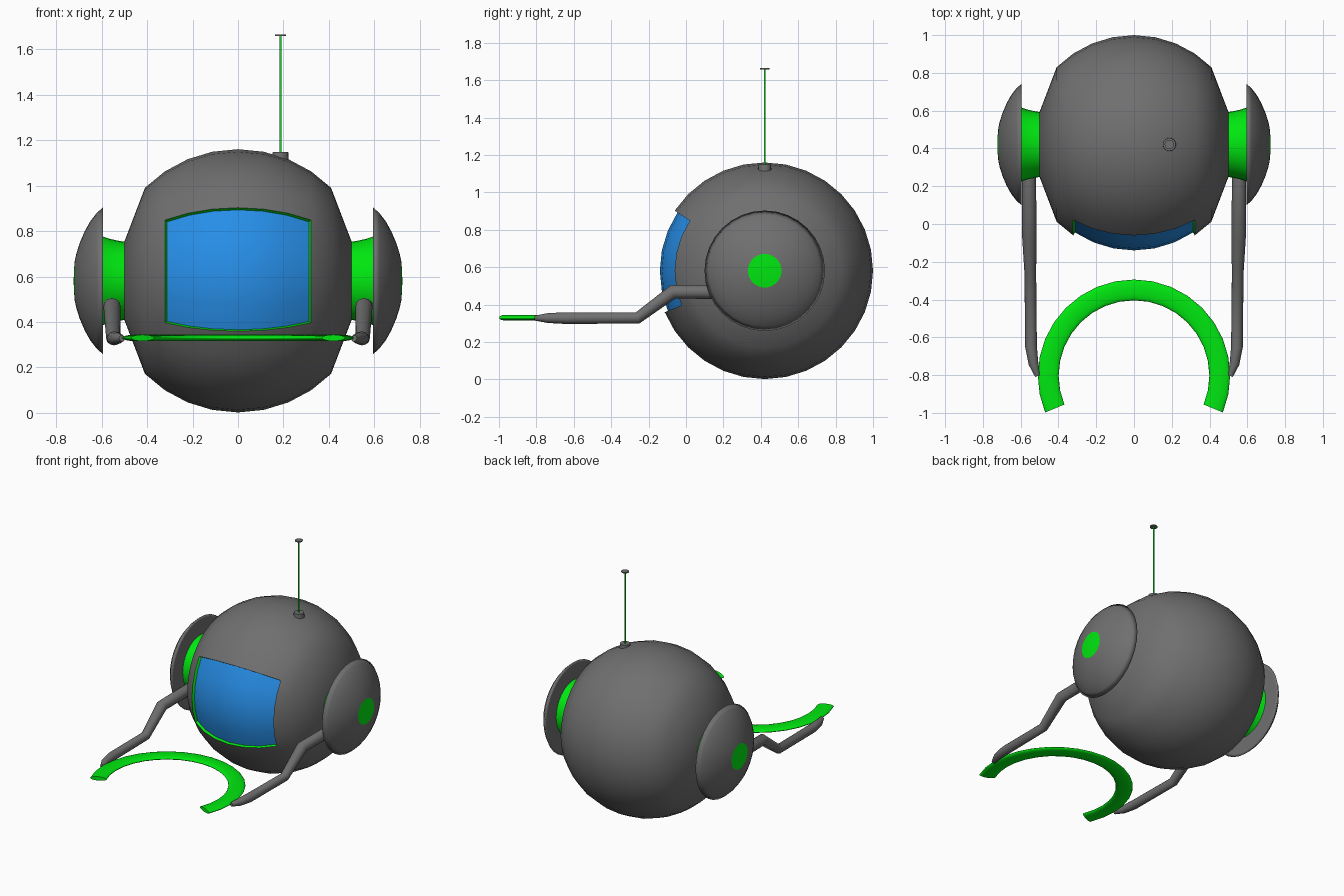
import bpy, bmesh
from math import sin, cos, pi, radians

if "Cube" in bpy.data.objects:
    bpy.data.objects.remove(bpy.data.objects["Cube"])

CY, CZ, R = 0.421, 0.581, 0.579      # body centre and radius
STEP = radians(11.25)                # 32 segments all round


def material(name, rgb):
    m = bpy.data.materials.new(name)
    m.diffuse_color = (*rgb, 1)
    m.use_nodes = True
    m.node_tree.nodes["Principled BSDF"].inputs["Base Color"].default_value = m.diffuse_color
    return m


GREEN = material("green", (0.0, 0.8, 0.005))
BLUE = material("blue", (0.02, 0.27, 0.8))
DARK = material("dark_grey", (0.16, 0.16, 0.16))


def finish(bm, name, mats=(DARK,), mirror=False, angle=40):
    me = bpy.data.meshes.new(name)
    bm.to_mesh(me)
    bm.free()
    ob = bpy.data.objects.new(name, me)
    bpy.context.collection.objects.link(ob)
    for m in mats:
        me.materials.append(m)
    bpy.ops.object.select_all(action='DESELECT')
    ob.select_set(True)
    bpy.context.view_layer.objects.active = ob
    bpy.ops.object.shade_smooth_by_angle(angle=radians(angle))
    if mirror:
        ob.modifiers.new("mirror", 'MIRROR')
    return ob


def lathe_x(profile):
    """Spin (x, radius) points about the body's sideways axis."""
    bm = bmesh.new()
    rings = [[bm.verts.new((x, CY + r * cos(k * STEP), CZ + r * sin(k * STEP)))
              for k in range(32)] for x, r in profile]
    for a, b in zip(rings, rings[1:]):
        for k in range(32):
            n = (k + 1) % 32
            bm.faces.new((a[k], a[n], b[n], b[k]))
    bmesh.ops.remove_doubles(bm, verts=bm.verts, dist=1e-5)
    bmesh.ops.recalc_face_normals(bm, faces=bm.faces)
    return bm


# Body: sphere with conical sides, window panel inset into the front
prof = [(R * sin(i * STEP), R * cos(i * STEP)) for i in range(-4, 5)]
bm = lathe_x([(-0.5, 0), (-0.5, 0.172)] + prof + [(0.5, 0.172), (0.5, 0)])
bm.normal_update()
window = []
for f in bm.faces:
    c = f.calc_center_median()
    up = (c.z - CZ) / max(((c.z - CZ) ** 2 + (c.y - CY) ** 2) ** 0.5, 1e-6)
    if c.y < CY and abs(c.x) < 0.32 and sin(-2 * STEP) < up < sin(3 * STEP):
        window.append(f)
rim = bmesh.ops.inset_region(bm, faces=window, thickness=0.001, depth=-0.018,
                             use_even_offset=True)['faces']
for f in rim:
    f.material_index = 1
for f in window:
    f.material_index = 2
finish(bm, "body", (DARK, GREEN, BLUE))

# Side hubs, dishes (softly shaded rim) and their centre buttons
finish(lathe_x([(0.5, 0.172), (0.53, 0.177), (0.565, 0.185), (0.597, 0.196)]),
       "side_hub", [GREEN], True)
finish(lathe_x([(0.595, 0), (0.595, 0.30), (0.595, 0.322), (0.622, 0.298),
                (0.650, 0.262), (0.675, 0.217), (0.697, 0.165), (0.711, 0.120),
                (0.718, 0.09)]), "side_dish", mirror=True, angle=180)
finish(lathe_x([(0.718, 0.09), (0.722, 0.045), (0.723, 0)]),
       "dish_button", [GREEN], True)

# Arms: bent tubes tapering towards the claw
PATH = [(0.557, 0.32, 0.468, 0.038), (0.554, -0.07, 0.468, 0.038),
        (0.549, -0.26, 0.328, 0.031), (0.545, -0.65, 0.328, 0.031),
        (0.532, -0.74, 0.328, 0.026), (0.510, -0.805, 0.328, 0.014)]
for side, label in ((1, "left"), (-1, "right")):
    cu = bpy.data.curves.new(label + "_arm", 'CURVE')
    cu.dimensions = '3D'
    cu.bevel_depth = 1
    cu.bevel_resolution = 4
    cu.use_fill_caps = True
    cu.materials.append(DARK)
    sp = cu.splines.new('POLY')
    sp.points.add(len(PATH) - 1)
    for p, (x, y, z, r) in zip(sp.points, PATH):
        p.co = (side * x, y, z, 1)
        p.radius = r
    bpy.context.collection.objects.link(bpy.data.objects.new(label + "_arm", cu))

# Claw: flattened open ring, 225 degrees
bm = bmesh.new()
SIDES = 16
rings = []
for i in range(21):
    a = (i - 2) * STEP
    rings.append([])
    for k in range(SIDES):
        t = 2 * pi * k / SIDES
        r = 0.454 + 0.055 * cos(t)
        rings[-1].append(bm.verts.new((r * cos(a), -0.803 + r * sin(a),
                                       0.33 + 0.014 * sin(t))))
for a, b in zip(rings, rings[1:]):
    for k in range(SIDES):
        n = (k + 1) % SIDES
        bm.faces.new((a[k], a[n], b[n], b[k]))
bm.faces.new(rings[0])
bm.faces.new(rings[-1])
bmesh.ops.recalc_face_normals(bm, faces=bm.faces)
finish(bm, "claw_ring", [GREEN], angle=84)

# Antenna: base, rod and tip disc
for name, r1, r2, z0, z1, mat in (("antenna_base", 0.036, 0.034, 1.105, 1.148, DARK),
                                  ("antenna_rod", 0.005, 0.005, 1.13, 1.66, GREEN),
                                  ("antenna_tip", 0.025, 0.025, 1.657, 1.664, DARK)):
    bm = bmesh.new()
    bmesh.ops.create_cone(bm, cap_ends=True, segments=16, radius1=r1, radius2=r2,
                          depth=z1 - z0)
    bmesh.ops.translate(bm, verts=bm.verts, vec=(0.187, CY, (z0 + z1) / 2))
    finish(bm, name, [mat])
